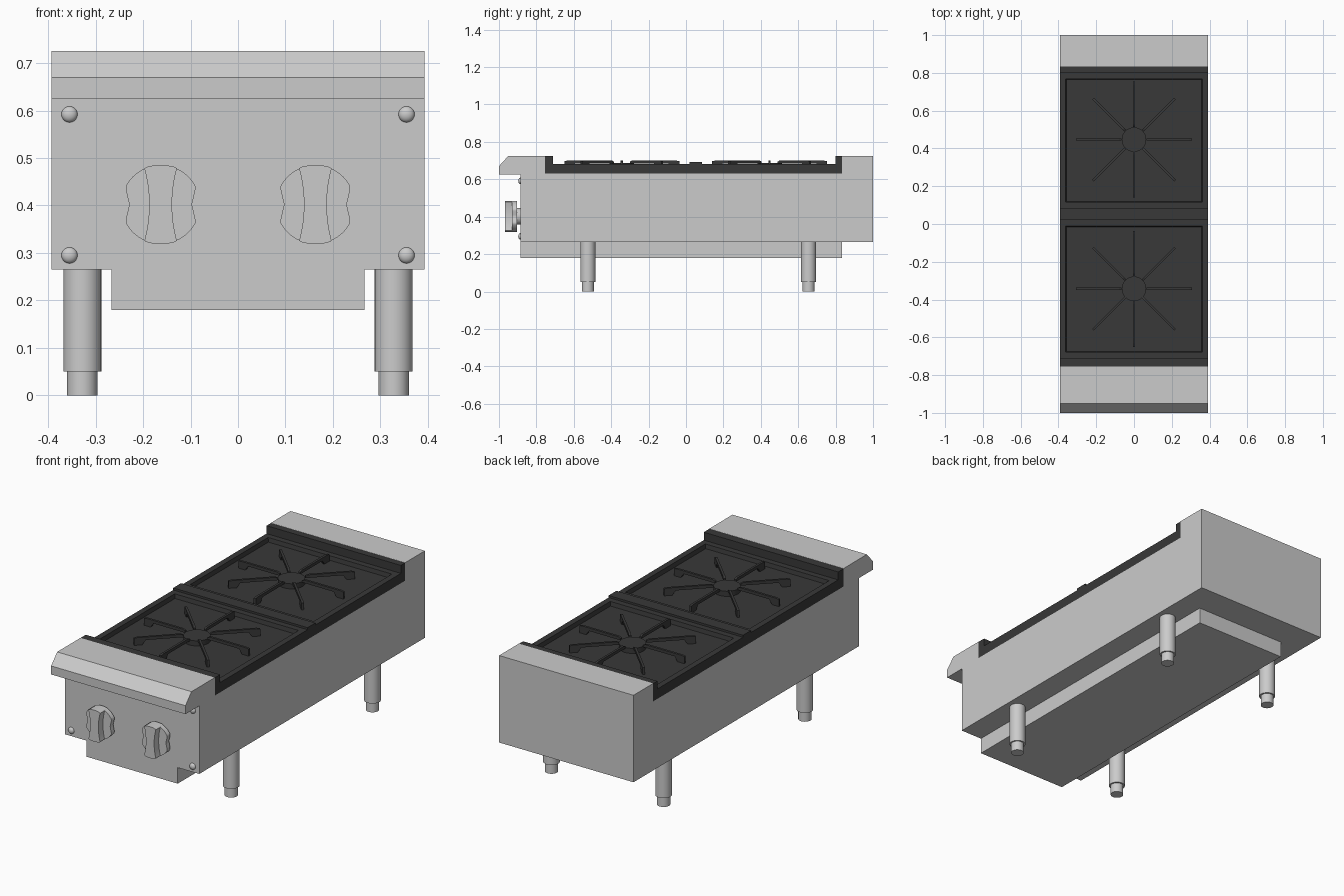
import bpy, bmesh, math
from mathutils import Matrix, Vector

if "Cube" in bpy.data.objects:
    bpy.data.objects.remove(bpy.data.objects["Cube"])

dark = bpy.data.materials.new("cast_iron")
dark.diffuse_color = (0.04, 0.04, 0.04, 1)
dark.use_nodes = True
dark.node_tree.nodes["Principled BSDF"].inputs["Base Color"].default_value = dark.diffuse_color


def finish(bm, name, mat=None, smooth=False):
    bmesh.ops.recalc_face_normals(bm, faces=bm.faces)
    me = bpy.data.meshes.new(name)
    bm.to_mesh(me)
    bm.free()
    ob = bpy.data.objects.new(name, me)
    bpy.context.collection.objects.link(ob)
    if mat:
        me.materials.append(mat)
    if smooth:
        bpy.ops.object.select_all(action='DESELECT')
        ob.select_set(True)
        bpy.context.view_layer.objects.active = ob
        bpy.ops.object.shade_smooth_by_angle(angle=math.radians(35))
    return ob


def add_prism(bm, pts, axis, a, b):
    """Extrude a 2D outline from a to b along x, y or z."""
    def put(p, t):
        c = list(p)
        c.insert("xyz".index(axis), t)
        return bm.verts.new(c)
    v = [put(p, a) for p in pts]
    w = [put(p, b) for p in pts]
    n = len(v)
    fs = [bm.faces.new(v), bm.faces.new(w)]
    fs += [bm.faces.new((v[i], v[(i + 1) % n], w[(i + 1) % n], w[i])) for i in range(n)]
    return v + w, fs


def prism(name, pts, axis, a, b, mat=None, smooth=False):
    bm = bmesh.new()
    add_prism(bm, pts, axis, a, b)
    return finish(bm, name, mat, smooth)


def rect(x0, x1, y0, y1):
    return [(x0, y0), (x1, y0), (x1, y1), (x0, y1)]


def circle(cx, cy, r, n=32):
    return [(cx + r * math.cos(2 * math.pi * i / n), cy + r * math.sin(2 * math.pi * i / n)) for i in range(n)]


W = 0.393

# Body shell with bullnose front and open cooking well
prism("body", [(-0.877, 0.265), (-0.877, 0.625), (-1, 0.625), (-1, 0.67), (-0.95, 0.725),
               (-0.755, 0.725), (-0.755, 0.63), (0.835, 0.63), (0.835, 0.725),
               (1, 0.725), (1, 0.265)], 'x', -W, W)

# Front control panel and the tray under the body
T = 0.267
prism("control_panel", [(-W, 0.265), (-T, 0.265), (-T, 0.18), (T, 0.18), (T, 0.265), (W, 0.265),
                        (W, 0.625), (-W, 0.625)], 'y', -0.885, -0.877)
prism("drip_tray", rect(-0.877, 0.835, 0.18, 0.27), 'x', -T, T)

# End and middle rails of the cooking well
prism("front_rail", rect(-0.755, -0.71, 0.63, 0.724), 'x', -W, W, dark)
prism("back_rail", rect(0.80, 0.835, 0.63, 0.724), 'x', -W, W, dark)
prism("middle_rail", rect(0.02, 0.085, 0.63, 0.693), 'x', -W, W, dark)

for label, cy, y0, y1 in (("front", -0.343, -0.71, 0.02), ("back", 0.447, 0.085, 0.80)):
    # Grate plate with a sunken square
    bm = bmesh.new()
    add_prism(bm, rect(-W, W, y0, y1), 'z', 0.63, 0.682)
    bmesh.ops.recalc_face_normals(bm, faces=bm.faces)
    top = [f for f in bm.faces if f.normal.z > 0.9]
    bmesh.ops.inset_region(bm, faces=top, thickness=0.044)
    bmesh.ops.inset_region(bm, faces=top, thickness=0.006, depth=-0.022)
    finish(bm, label + "_grate_plate", dark)

    # Eight grate fingers, each with a foot at the outer end
    bm = bmesh.new()
    arm = [(0.066, 0.684), (0.25, 0.684), (0.268, 0.659), (0.307, 0.659), (0.307, 0.697),
           (0.29, 0.70), (0.08, 0.70), (0.066, 0.694)]
    for k in range(8):
        vs, _ = add_prism(bm, arm, 'y', -0.006, 0.006)
        bmesh.ops.transform(bm, verts=vs, matrix=Matrix.Translation((0, cy, 0)) @
                            Matrix.Rotation(k * math.pi / 4, 4, 'Z'))
    finish(bm, label + "_grate_fingers", dark)

    # Burner head
    prism(label + "_burner", circle(0, cy, 0.065), 'z', 0.655, 0.687, dark, True)


def knob(name, cx, cz):
    bm = bmesh.new()
    # Stem and dial with shallow flats at the sides
    add_prism(bm, circle(cx, cz, 0.045), 'y', -0.915, -0.88)
    dial = []
    for x, z in circle(0, 0, 0.083, 64):
        lim = 0.066 + 0.008 * min(1, abs(z) / 0.035)
        dial.append((cx + max(-lim, min(lim, x)), cz + z))
    add_prism(bm, dial, 'y', -0.93, -0.904)
    # Waisted grip with rounded ends
    side = []
    for i in range(13):
        t = -1 + i / 6
        side.append((0.024 + 0.010 * t * t, t * 0.0755))
    cap = [(0.034 * math.cos(a), 0.0755 + 0.0075 * math.sin(a))
           for a in (math.pi * i / 8 for i in range(1, 8))]
    grip = side + cap + [(-x, z) for x, z in reversed(side)] + [(-x, -z) for x, z in cap]
    add_prism(bm, [(cx + x, cz + z) for x, z in grip], 'y', -0.968, -0.904)
    finish(bm, name, None, True)


def screw(name, x, z):
    bm = bmesh.new()
    bmesh.ops.create_uvsphere(bm, u_segments=20, v_segments=10, radius=1)
    bmesh.ops.transform(bm, verts=bm.verts, matrix=Matrix.Translation((x, -0.885, z)) @
                        Matrix.Diagonal((0.017, 0.012, 0.017, 1)))
    finish(bm, name, None, True)


for s, side_name in ((-1, "left"), (1, "right")):
    knob(side_name + "_knob", s * 0.163, 0.402)
    for z, row in ((0.295, "lower"), (0.592, "upper")):
        screw(f"{row}_{side_name}_screw", s * 0.355, z)
    # Legs with narrower adjustable feet
    for y, row in ((-0.525, "front"), (0.655, "back")):
        prism(f"{row}_{side_name}_leg", circle(s * 0.328, y, 0.04), 'z', 0.05, 0.27, None, True)
        prism(f"{row}_{side_name}_foot", circle(s * 0.328, y, 0.032), 'z', 0, 0.06, None, True)
